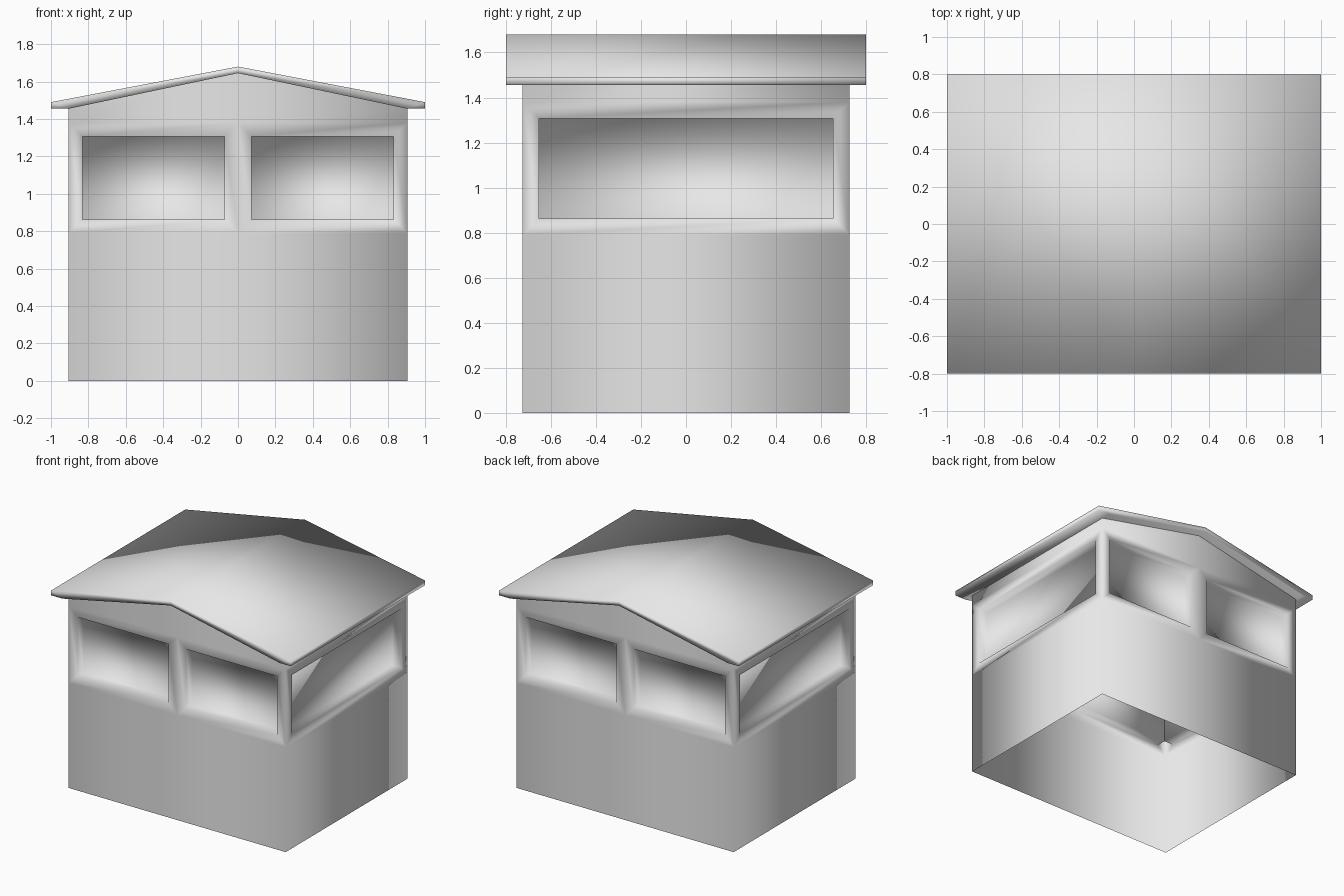
import bpy
import bmesh

cube = bpy.data.objects.get("Cube")
if cube:
    bpy.data.objects.remove(cube, do_unlink=True)

HALF_X, HALF_Y = 0.905, 0.725    # wall half sizes
SILL, HEAD, EAVE, PEAK = 0.79, 1.38, 1.455, 1.645
FRAME = 0.073                    # window frame width and recess depth
ROOF_X, ROOF_Y, ROOF_T = 1.0, 0.8, 0.035

grey = bpy.data.materials.new("plain grey")
grey.use_nodes = True
color = (0.8, 0.8, 0.8, 1)
grey.diffuse_color = color
grey.node_tree.nodes["Principled BSDF"].inputs["Base Color"].default_value = color


def finish(bm, name):
    """Turn the bmesh into a smooth shaded grey object."""
    mesh = bpy.data.meshes.new(name)
    bm.to_mesh(mesh)
    bm.free()
    for poly in mesh.polygons:
        poly.use_smooth = True
    mesh.materials.append(grey)
    obj = bpy.data.objects.new(name, mesh)
    bpy.context.collection.objects.link(obj)
    return obj


# Walls: stacked rings, open at the bottom, with the top ring raised into gables
bm = bmesh.new()
plan = [(-HALF_X, -HALF_Y), (0, -HALF_Y), (HALF_X, -HALF_Y),
        (HALF_X, HALF_Y), (0, HALF_Y), (-HALF_X, HALF_Y)]
rings = []
for level in (0, SILL, HEAD, EAVE):
    rings.append([bm.verts.new((x, y, PEAK if level == EAVE and x == 0 else level))
                  for x, y in plan])
window_faces = []
for level, (low, high) in enumerate(zip(rings, rings[1:])):
    for i in range(len(plan)):
        j = (i + 1) % len(plan)
        face = bm.faces.new((low[i], low[j], high[j], high[i]))
        if level == 1:
            window_faces.append(face)
bm.normal_update()

# Windows: inset each panel, then push it inwards
bmesh.ops.inset_individual(bm, faces=window_faces, thickness=FRAME,
                           use_even_offset=True)
bmesh.ops.inset_individual(bm, faces=window_faces, thickness=0, depth=-FRAME)
finish(bm, "walls")

# Roof: gabled slab with flat eave undersides, extruded front to back
bm = bmesh.new()
half = [(ROOF_X, EAVE), (ROOF_X, EAVE + ROOF_T), (0, PEAK + ROOF_T)]
profile = half + [(-x, z) for x, z in reversed(half[:2])]
profile += [(-HALF_X, EAVE), (0, PEAK), (HALF_X, EAVE)]
front, back = [[bm.verts.new((x, y, z)) for x, z in profile]
               for y in (-ROOF_Y, ROOF_Y)]
count = len(profile)
for i in range(count):
    j = (i + 1) % count
    bm.faces.new((front[i], front[j], back[j], back[i]))
# End strips: each gable half is one edge face
for ring in (front, back):
    bm.faces.new((ring[0], ring[1], ring[2], ring[6], ring[7]))
    bm.faces.new((ring[2], ring[3], ring[4], ring[5], ring[6]))
bmesh.ops.recalc_face_normals(bm, faces=bm.faces[:])
finish(bm, "roof")
